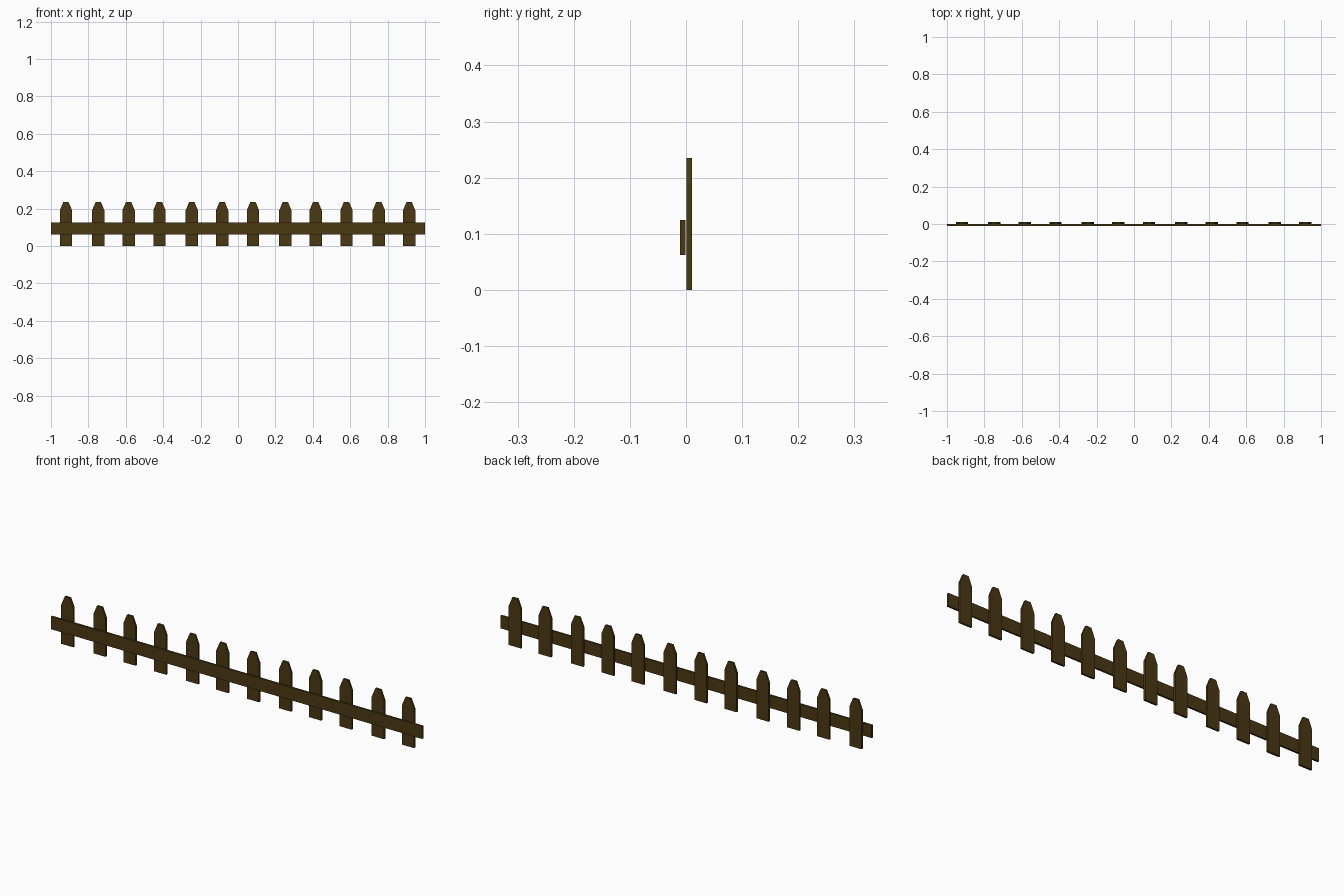
import bpy
import bmesh

if "Cube" in bpy.data.objects:
    bpy.data.objects.remove(bpy.data.objects["Cube"])

wood = bpy.data.materials.new("dark_wood")
wood.diffuse_color = (0.07, 0.04, 0.007, 1)
wood.use_nodes = True
wood.node_tree.nodes["Principled BSDF"].inputs["Base Color"].default_value = wood.diffuse_color


def board(name, profile, y0, y1, x=0.0):
    """Extrude an x-z outline from y0 to y1."""
    bm = bmesh.new()
    face = bm.faces.new([bm.verts.new((px, y0, pz)) for px, pz in profile])
    ext = bmesh.ops.extrude_face_region(bm, geom=[face])
    moved = [v for v in ext["geom"] if isinstance(v, bmesh.types.BMVert)]
    bmesh.ops.translate(bm, verts=moved, vec=(0, y1 - y0, 0))
    bmesh.ops.recalc_face_normals(bm, faces=bm.faces)
    mesh = bpy.data.meshes.new(name)
    bm.to_mesh(mesh)
    bm.free()
    mesh.materials.append(wood)
    obj = bpy.data.objects.new(name, mesh)
    obj.location.x = x
    bpy.context.collection.objects.link(obj)
    return obj


# Long horizontal rail on the front
board("rail", [(-1, 0.0625), (1, 0.0625), (1, 0.1245), (-1, 0.1245)], -0.0105, -0.001)

# Pickets with clipped, tapered tops: four sections of three
picket = [(-0.033, 0), (0.033, 0), (0.033, 0.19), (0.014, 0.2355),
          (-0.014, 0.2355), (-0.033, 0.19)]
for section in range(4):
    for offset in (0.0, 0.173, 0.335):
        board("picket", picket, 0.0005, 0.0105, -0.92 + 0.5 * section + offset)
